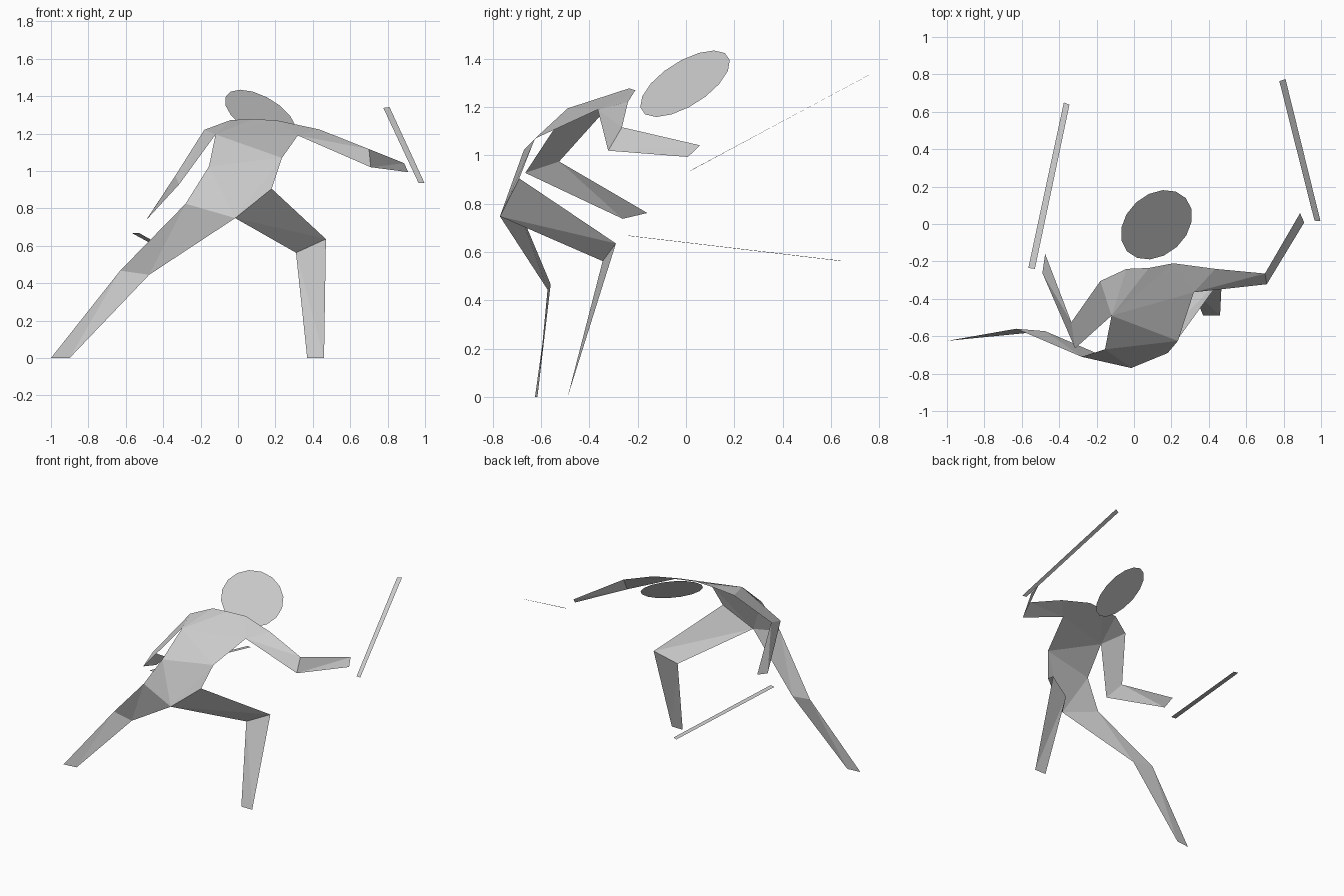
import bpy, bmesh
from mathutils import Vector, Matrix

if "Cube" in bpy.data.objects:
    bpy.data.objects.remove(bpy.data.objects["Cube"])


def make(name, faces):
    """Flat-sheet object from faces given as lists of points (shared corners welded)."""
    bm = bmesh.new()
    for f in faces:
        bm.faces.new([bm.verts.new(p) for p in f])
    bmesh.ops.remove_doubles(bm, verts=bm.verts[:], dist=0.0005)
    me = bpy.data.meshes.new(name)
    bm.to_mesh(me)
    bm.free()
    ob = bpy.data.objects.new(name, me)
    bpy.context.collection.objects.link(ob)
    return ob


def strip(name, *pairs):
    """Folded ribbon through successive (left, right) point pairs."""
    faces = []
    for (l0, r0), (l1, r1) in zip(pairs, pairs[1:]):
        faces += [(l0, l1, r1), (l0, r1, r0)]
    return make(name, faces)


# Joints shared between torso and limbs
neck_l, neck_m, neck_r = (-0.04, -0.24, 1.272), (0.08, -0.235, 1.278), (0.21, -0.21, 1.27)
shoulder_l, shoulder_r = (-0.18, -0.305, 1.22), (0.435, -0.24, 1.222)
armpit_l, armpit_r = (-0.12, -0.49, 1.195), (0.32, -0.365, 1.19)
waist_l, waist_r = (-0.155, -0.67, 1.025), (0.235, -0.625, 1.07)
hip_l, hip_r = (-0.28, -0.71, 0.825), (0.18, -0.69, 0.905)
crotch = (-0.015, -0.77, 0.748)

# Torso: shoulder fan, chest, pelvis
make("torso", [
    (neck_l, shoulder_l, armpit_l), (neck_l, armpit_l, neck_m),
    (neck_m, armpit_l, neck_r), (neck_r, armpit_l, armpit_r),
    (neck_r, armpit_r, shoulder_r),
    (armpit_l, waist_r, armpit_r), (armpit_l, waist_l, waist_r),
    (waist_l, crotch, waist_r), (waist_l, hip_l, crotch),
    (waist_r, crotch, hip_r)])

# Legs: hip, knee, foot
strip("left_leg", (hip_l, crotch),
      ((-0.63, -0.56, 0.467), (-0.475, -0.573, 0.445)),
      ((-1.0, -0.625, 0), (-0.9, -0.615, 0)))
strip("right_leg", (crotch, hip_r),
      ((0.31, -0.345, 0.563), (0.47, -0.29, 0.636)),
      ((0.37, -0.49, 0), (0.46, -0.49, 0)))

# Arms: shoulder, elbow, hand
strip("left_arm", (shoulder_l, armpit_l),
      ((-0.335, -0.525, 0.975), (-0.315, -0.665, 0.928)),
      ((-0.475, -0.16, 0.762), (-0.49, -0.262, 0.738)))
strip("right_arm", (armpit_r, shoulder_r),
      ((0.71, -0.322, 1.02), (0.70, -0.265, 1.117)),
      ((0.91, 0.008, 0.994), (0.888, 0.058, 1.042)))

# Batons
strip("left_baton", ((-0.565, -0.235, 0.667), (-0.53, -0.24, 0.669)),
      ((-0.375, 0.65, 0.562), (-0.345, 0.638, 0.565)))
strip("right_baton", ((0.777, 0.764, 1.337), (0.81, 0.775, 1.342)),
      ((0.965, 0.018, 0.936), (0.997, 0.015, 0.936)))

# Head: tilted disc
tilt = Vector((0.435, -0.48, 0.76)).to_track_quat('Z', 'Y').to_matrix().to_4x4()
bm = bmesh.new()
bmesh.ops.create_circle(bm, cap_ends=True, segments=16, radius=0.212,
                        matrix=Matrix.Translation((0.12, -0.004, 1.297)) @ tilt)
me = bpy.data.meshes.new("head")
bm.to_mesh(me)
bm.free()
bpy.context.collection.objects.link(bpy.data.objects.new("head", me))
